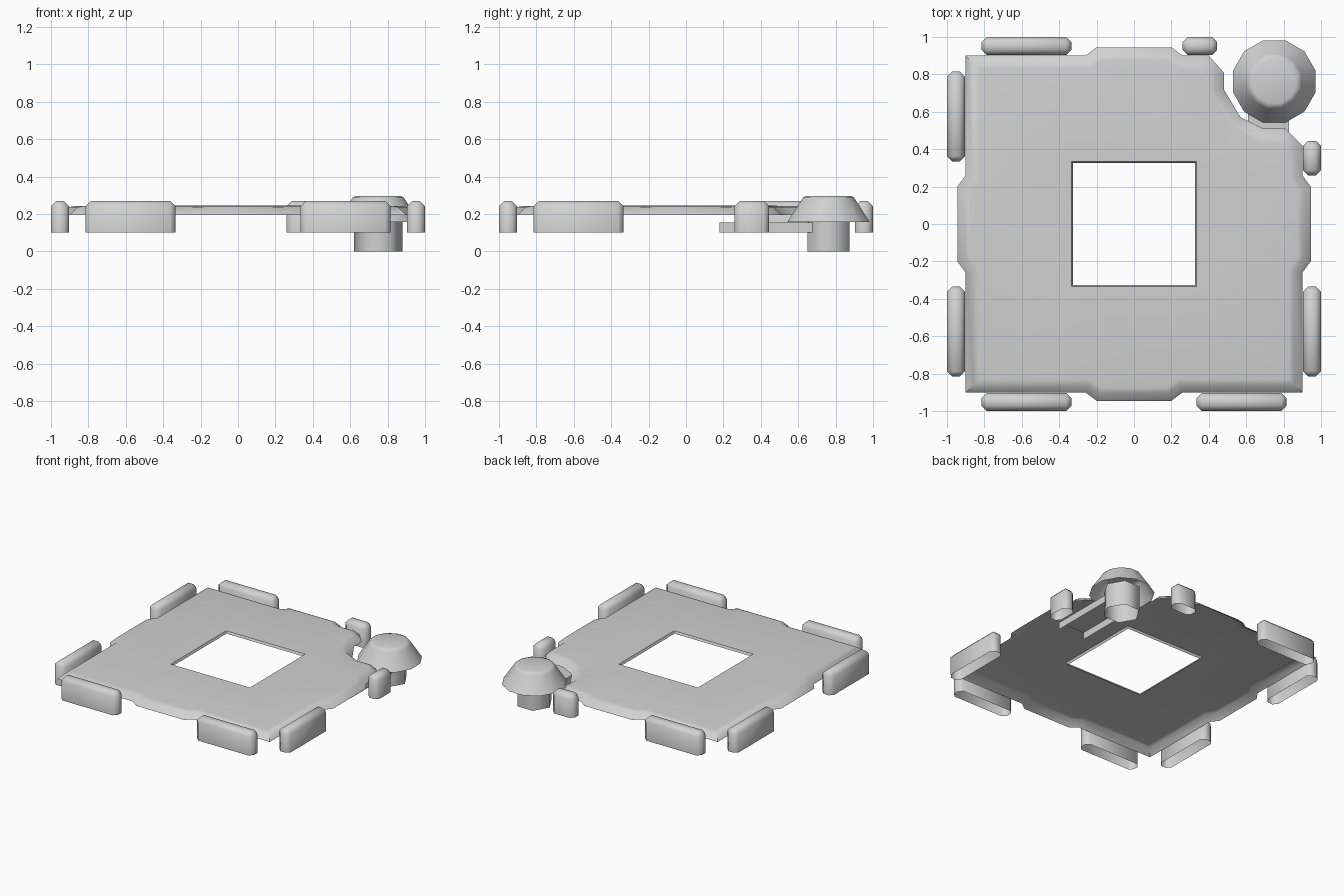
import bpy, bmesh, math
from mathutils import Vector

cube = bpy.data.objects.get("Cube")
if cube:
    bpy.data.objects.remove(cube, do_unlink=True)

GREY = (0.64, 0.64, 0.64, 1)
grey = bpy.data.materials.new("light_grey")
grey.use_nodes = True
grey.diffuse_color = GREY
grey.node_tree.nodes["Principled BSDF"].inputs["Base Color"].default_value = GREY


def finish(name, bm, angle=35):
    """Turn a bmesh into a smooth shaded object that keeps its sharp edges."""
    bmesh.ops.recalc_face_normals(bm, faces=bm.faces)
    mesh = bpy.data.meshes.new(name)
    bm.to_mesh(mesh)
    bm.free()
    mesh.materials.append(grey)
    obj = bpy.data.objects.new(name, mesh)
    bpy.context.collection.objects.link(obj)
    bpy.ops.object.select_all(action='DESELECT')
    obj.select_set(True)
    bpy.context.view_layer.objects.active = obj
    bpy.ops.object.shade_smooth_by_angle(angle=math.radians(angle))


def ring(bm, points, z):
    return [bm.verts.new((p[0], p[1], z)) for p in points]


def bridge(bm, low, high):
    n = len(low)
    for i in range(n):
        j = (i + 1) % n
        bm.faces.new((low[i], low[j], high[j], high[i]))


def inset(points, d):
    """Offset a counter-clockwise outline inwards with mitred corners."""
    result = []
    for i, p in enumerate(points):
        p = Vector(p)
        a = (p - Vector(points[i - 1])).normalized()
        b = (Vector(points[(i + 1) % len(points)]) - p).normalized()
        na, nb = Vector((-a.y, a.x)), Vector((-b.y, b.x))
        result.append(p + (na + nb) * d / (1 + na.dot(nb)))
    return result


def loop_edges(bm, verts):
    return [bm.edges.get((verts[i - 1], verts[i])) for i in range(len(verts))]


# Plate: thin shell with a tab on each side, a notched corner and a square hole
outline = []
for k in range(4):
    c, s = round(math.cos(k * math.pi / 2)), round(math.sin(k * math.pi / 2))
    side = [(-0.9, -0.9), (-0.26, -0.9), (-0.2, -0.945), (0.2, -0.945), (0.26, -0.9)]
    if k == 2:
        outline += [(0.9, 0.42), (0.81, 0.51), (0.69, 0.51), (0.57, 0.57),
                    (0.48, 0.72), (0.48, 0.81), (0.4, 0.9)]
        side = side[1:]
    outline += [(x * c - y * s, x * s + y * c) for x, y in side]

hole = [(-0.335, -0.335), (0.335, -0.335), (0.335, 0.335), (-0.335, 0.335)]
bm = bmesh.new()
rim = [ring(bm, inset(outline, d), z)
       for d, z in ((0, 0.195), (0.043, 0.237), (0.07, 0.242))]
lip = [ring(bm, hole, 0.245), ring(bm, inset(hole, 0.008), 0.228)]
bridge(bm, rim[0], rim[1])
bridge(bm, rim[1], rim[2])
bridge(bm, lip[1], lip[0])
bmesh.ops.triangle_fill(bm, use_beauty=True, use_dissolve=False,
                        edges=loop_edges(bm, rim[2]) + loop_edges(bm, lip[0]))
finish("plate", bm, 38)


# Edge rails: chamfered, softly shaded blocks, open underneath
def rail(name, x0, x1, y0, y1):
    z0, z1 = 0.1, 0.27
    bm = bmesh.new()
    bmesh.ops.create_cube(bm, size=1)
    for v in bm.verts:
        v.co = (x0 if v.co.x < 0 else x1, y0 if v.co.y < 0 else y1,
                z0 if v.co.z < 0 else z1)
    edges = [e for e in bm.edges if max(v.co.z for v in e.verts) > z0 + 0.01]
    bmesh.ops.bevel(bm, geom=edges, offset=0.028, offset_type='OFFSET',
                    segments=1, profile=0.5, affect='EDGES')
    bottom = [f for f in bm.faces if all(v.co.z < z0 + 0.001 for v in f.verts)]
    bmesh.ops.delete(bm, geom=bottom, context='FACES')
    finish(name, bm, 60)


NEAR, FAR = 0.903, 1.0
LONG, SHORT = (0.335, 0.815), (0.26, 0.445)
for sx, side in ((-1, "right"), (1, "left")):
    for sy, end in ((-1, "front"), (1, "back")):
        span = SHORT if sx > 0 and sy > 0 else LONG
        along_x, across_x = sorted(sx * t for t in span), sorted((sx * NEAR, sx * FAR))
        along_y, across_y = sorted(sy * t for t in span), sorted((sy * NEAR, sy * FAR))
        rail(f"{end}_rail_{side}", *along_x, *across_y)
        rail(f"{side}_rail_{end}", *across_x, *along_y)


# Knob on the notched corner: hollow faceted cap on a hexagonal stem
def turned(name, sides, turn, profile, closed_top, angle):
    bm = bmesh.new()
    rings = []
    for r, z in profile:
        pts = [(0.75 + r * math.cos(turn + i * math.tau / sides),
                0.762 + r * math.sin(turn + i * math.tau / sides)) for i in range(sides)]
        rings.append(ring(bm, pts, z))
    for low, high in zip(rings, rings[1:]):
        bridge(bm, low, high)
    if closed_top:
        bm.faces.new(rings[-1])
    finish(name, bm, angle)


turned("knob_cap", 12, math.pi / 12,
       [(0.228, 0.157), (0.15, 0.275), (0.14, 0.29), (0.12, 0.297)], True, 40)
turned("knob_stem", 6, 0, [(0.13, 0), (0.13, 0.19)], False, 65)

# Arm under the plate that carries the knob: a channel open below
bm = bmesh.new()
section = [(0.61, 0.1), (0.61, 0.155), (0.83, 0.155), (0.83, 0.1)]
front = [bm.verts.new((x, 0.18, z)) for x, z in section]
back = [bm.verts.new((x, 0.68, z)) for x, z in section]
for i in range(3):
    bm.faces.new((front[i], front[i + 1], back[i + 1], back[i]))
finish("knob_arm", bm)
